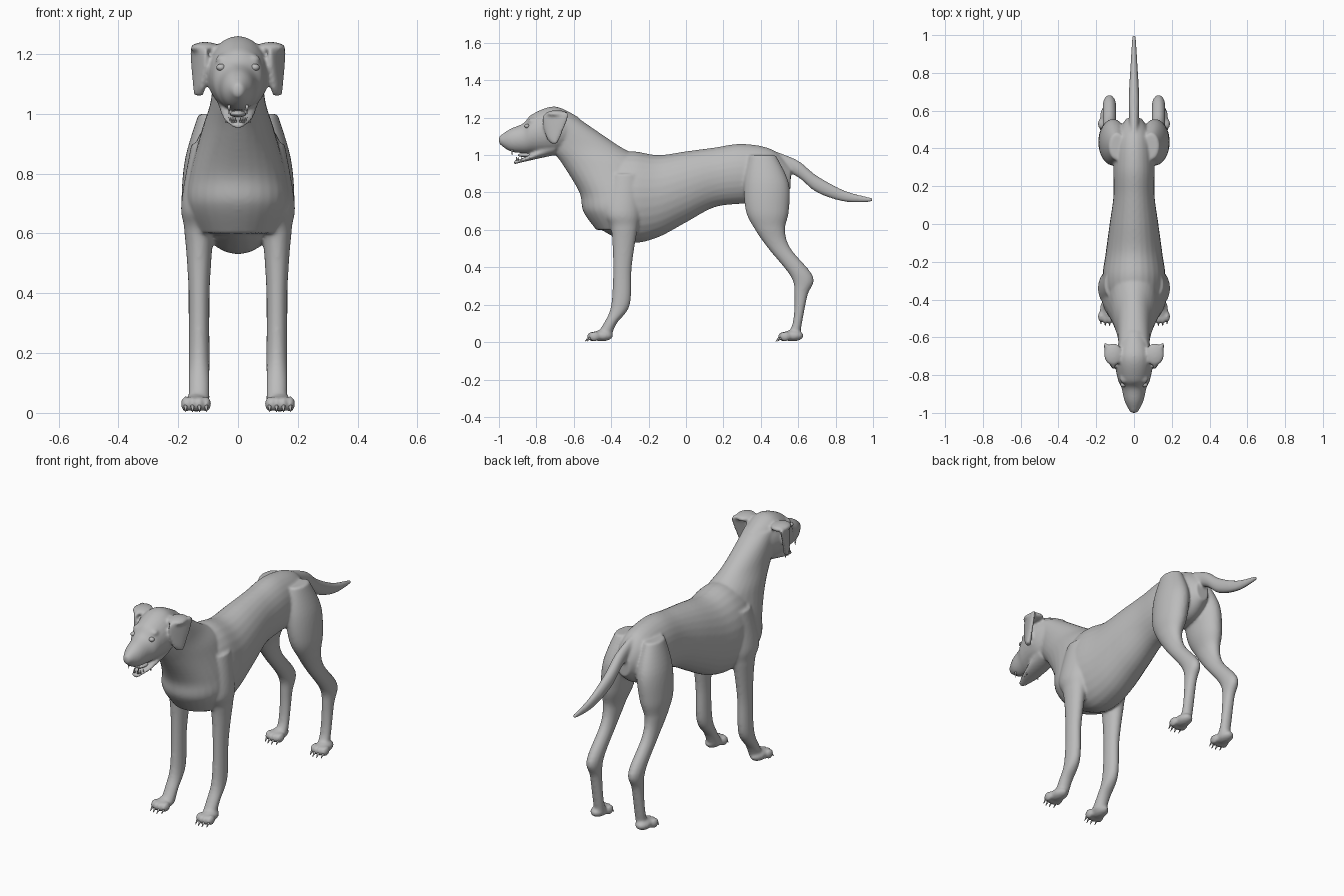
import bpy, bmesh, math
from mathutils import Vector, Matrix

default_cube = bpy.data.objects.get("Cube")
if default_cube:
    bpy.data.objects.remove(default_cube, do_unlink=True)

grey = bpy.data.materials.new("plain grey")
grey.use_nodes = True
grey.diffuse_color = (0.5, 0.5, 0.5, 1)
grey.node_tree.nodes["Principled BSDF"].inputs["Base Color"].default_value = grey.diffuse_color


def catmull(a, b, c, d, t):
    return b + t / 2 * (c - a + t * (2 * a - 5 * b + 4 * c - d + t * (3 * b - a - 3 * c + d)))


def refine(rows, steps=6):
    """Smoothly interpolate the cross-sections."""
    last = len(rows) - 1
    result = []
    for i in range(last):
        quad = [rows[max(0, min(last, i + k))] for k in (-1, 0, 1, 2)]
        for s in range(steps):
            result.append([catmull(*values, s / steps) for values in zip(*quad)])
    result.append(rows[-1])
    return result


def on_midline(position):
    return 0


def leg_line(position):
    """Legs lean inward above the elbow and the stifle."""
    return min(0.13, 0.19 - position / 10)


def ear_line(position):
    return 0.13


def sweep(bm, axis, rows, ratio=0.0, thinnest=0.01, line=on_midline, side=1, shear=0.0):
    """Skin oval sections given as (position, low, high) with an optional half width."""
    segments = 28
    full_rows = []
    for position, low, high, *width in rows:
        half = width[0] if width else max(thinnest, ratio * (high - low))
        full_rows.append((position, low, high, half))
    rings = []
    for position, low, high, half in refine(full_rows):
        ring = []
        for k in range(segments):
            angle = math.tau * k / segments
            depth = (high - low) / 2 * math.sin(angle)
            across = (low + high) / 2 + depth
            x = side * (line(position) + half * math.cos(angle) + shear * depth)
            place = (x, position, across) if axis == "y" else (x, across, position)
            ring.append(bm.verts.new(place))
        rings.append(ring)
    faces = [bm.faces.new(rings[0]), bm.faces.new(rings[-1])]
    for ring, following in zip(rings, rings[1:]):
        for k in range(segments):
            n = (k + 1) % segments
            faces.append(bm.faces.new((ring[k], ring[n], following[n], following[k])))
    bmesh.ops.recalc_face_normals(bm, faces=faces)


def ball(bm, centre, radii):
    place = Matrix.Translation(centre) @ Matrix.Diagonal((*radii, 1))
    bmesh.ops.create_uvsphere(bm, u_segments=20, v_segments=12, radius=1, matrix=place)


def spike(bm, base, tip, radius):
    base, tip = Vector(base), Vector(tip)
    direction = tip - base
    turn = direction.to_track_quat("Z", "Y").to_matrix().to_4x4()
    place = Matrix.Translation((base + tip) / 2) @ turn
    bmesh.ops.create_cone(bm, cap_ends=True, segments=10, radius1=radius, radius2=radius / 6,
                          depth=direction.length, matrix=place)


def finish(bm, name):
    mesh = bpy.data.meshes.new(name)
    bm.to_mesh(mesh)
    bm.free()
    mesh.materials.append(grey)
    mesh.polygons.foreach_set("use_smooth", [True] * len(mesh.polygons))
    obj = bpy.data.objects.new(name, mesh)
    bpy.context.collection.objects.link(obj)
    return obj


TORSO = [(-0.54, 0.68, 0.78), (-0.48, 0.62, 0.92), (-0.38, 0.56, 1), (-0.28, 0.53, 1.02),
         (-0.15, 0.56, 1), (0, 0.64, 1.02), (0.15, 0.72, 1.04), (0.3, 0.74, 1.06),
         (0.46, 0.75, 1.03), (0.56, 0.82, 0.94)]
NECK = [(1.2, -0.78, -0.58, 0.08), (1.05, -0.73, -0.36, 0.09), (0.95, -0.66, -0.2, 0.12),
        (0.8, -0.57, -0.2, 0.16), (0.7, -0.55, -0.2, 0.17), (0.6, -0.48, -0.22, 0.13)]
HEAD = [(-1, 1.06, 1.1), (-0.94, 1.02, 1.14), (-0.87, 1.01, 1.17), (-0.82, 1.01, 1.22),
        (-0.7, 1.01, 1.26), (-0.57, 1.06, 1.2)]
JAW = [(-0.92, 0.95, 0.97, 0.02), (-0.84, 0.97, 1, 0.05), (-0.7, 1, 1.1, 0.07)]
TAIL = [(0.48, 0.94, 1.02), (0.6, 0.88, 0.97), (0.7, 0.8, 0.89), (0.85, 0.75, 0.81),
        (1, 0.75, 0.77)]
FORELEG = [(0.9, -0.4, -0.24), (0.7, -0.44, -0.24), (0.6, -0.4, -0.26), (0.4, -0.39, -0.29),
           (0.2, -0.4, -0.3), (0.1, -0.44, -0.37), (0.03, -0.49, -0.4)]
HINDLEG = [(1, 0.34, 0.48), (0.85, 0.31, 0.55), (0.7, 0.32, 0.55), (0.6, 0.37, 0.53),
           (0.5, 0.44, 0.56), (0.35, 0.56, 0.68), (0.25, 0.58, 0.65), (0.1, 0.57, 0.62),
           (0.03, 0.53, 0.61)]
EAR = [(1.06, -0.72, -0.69), (1.1, -0.75, -0.67), (1.2, -0.77, -0.63), (1.23, -0.74, -0.63)]

# Body, head and limbs fused into one skin
skin = bmesh.new()
sweep(skin, "y", TORSO, ratio=0.34)
sweep(skin, "z", NECK)
sweep(skin, "y", HEAD, ratio=0.41)
sweep(skin, "y", JAW)
sweep(skin, "y", TAIL, ratio=0.3)

claws, eyes, teeth = bmesh.new(), bmesh.new(), bmesh.new()
for side in (1, -1):
    sweep(skin, "z", FORELEG, ratio=0.35, thinnest=0.035, line=leg_line, side=side)
    sweep(skin, "z", HINDLEG, ratio=0.3, thinnest=0.03, line=leg_line, side=side)
    # Hanging ear with its fold at the skull
    sweep(skin, "z", EAR, thinnest=0.016, line=ear_line, side=side, shear=0.35)
    ball(skin, (side * 0.11, -0.69, 1.22), (0.05, 0.06, 0.02))
    # Paws with four toes and claws
    for toe_y in (-0.49, 0.53):
        ball(skin, (side * 0.14, toe_y + 0.04, 0.034), (0.04, 0.06, 0.03))
        for k in range(4):
            x = side * (0.106 + 0.023 * k)
            y = toe_y - (0.01 if k in (1, 2) else 0)
            ball(skin, (x, y, 0.03), (0.016, 0.03, 0.026))
            spike(claws, (x, y - 0.02, 0.024), (x, y - 0.04, 0.004), 0.007)
    # Brow, nostril wing and eye
    ball(skin, (side * 0.05, -0.82, 1.18), (0.025, 0.025, 0.02))
    ball(skin, (side * 0.014, -0.98, 1.08), (0.014, 0.016, 0.017))
    ball(eyes, (side * 0.057, -0.85, 1.155), (0.015, 0.014, 0.012))
    # Lower tooth row and upper canine
    for k in range(6):
        x, y = side * (0.008 + 0.006 * k), -0.907 + 0.003 * k * k
        spike(teeth, (x, y, 0.97), (x, y, 0.99), 0.004)
    spike(teeth, (side * 0.03, -0.93, 1.03), (side * 0.03, -0.93, 1), 0.006)

body = finish(skin, "body")
fuse = body.modifiers.new("fuse", "REMESH")
fuse.mode = "VOXEL"
fuse.voxel_size = 0.007
fuse.use_smooth_shade = True
soften = body.modifiers.new("soften", "SMOOTH")
soften.factor = 0.5
soften.iterations = 9

finish(claws, "claws")
finish(eyes, "eyes")
finish(teeth, "teeth")

# Tongue lying in the open mouth
tongue = bmesh.new()
ball(tongue, (0, -0.85, 1), (0.027, 0.05, 0.012))
finish(tongue, "tongue")
